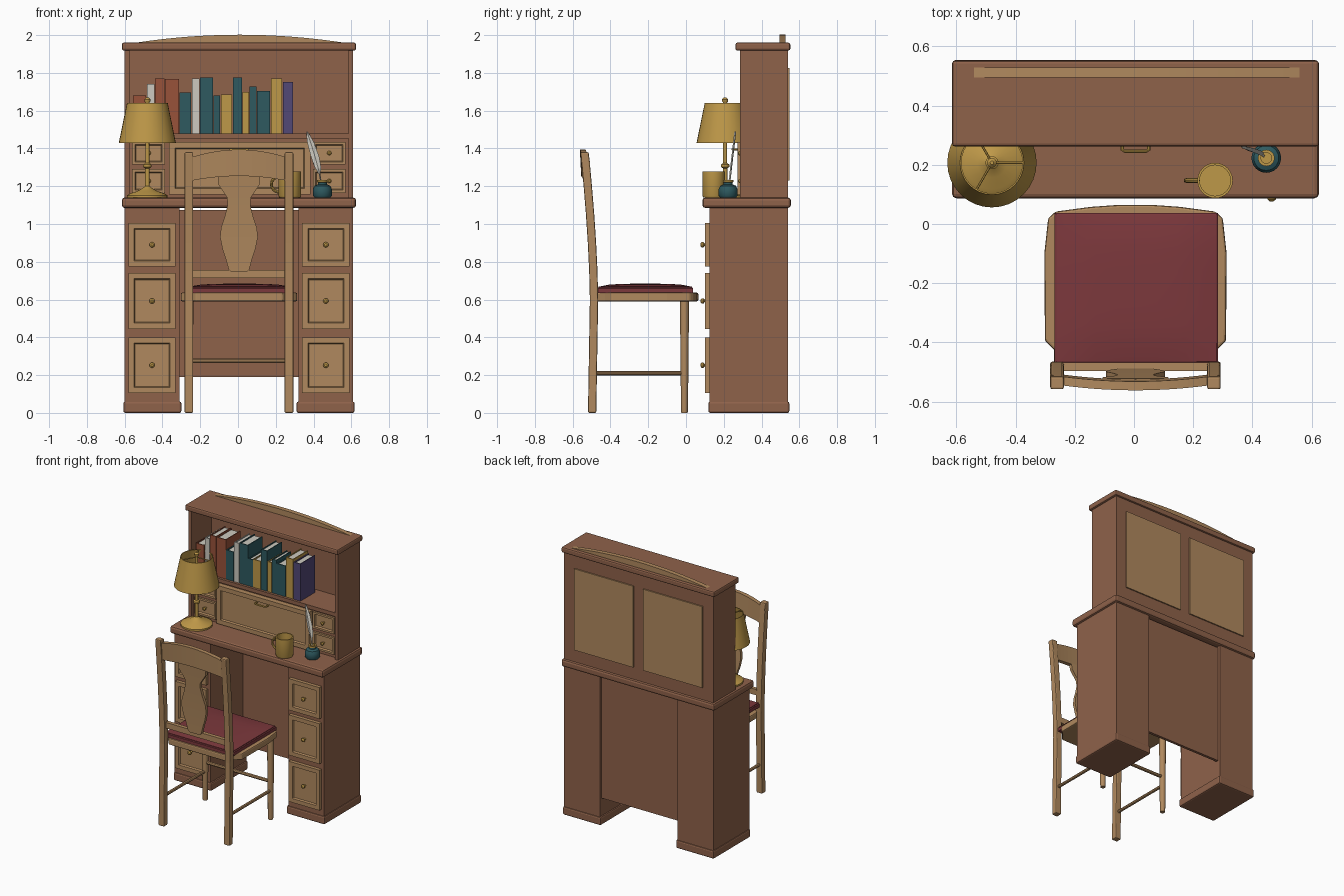
import bpy, bmesh, math
from mathutils import Vector, Matrix

if "Cube" in bpy.data.objects:
    bpy.data.objects.remove(bpy.data.objects["Cube"])

CX = 0.005  # symmetry plane of the furniture


def mat(name, r, g, b):
    m = bpy.data.materials.new(name)
    m.diffuse_color = [((c / 255 + 0.055) / 1.055) ** 2.4 for c in (r, g, b)] + [1]
    m.use_nodes = True
    m.node_tree.nodes["Principled BSDF"].inputs["Base Color"].default_value = m.diffuse_color
    return m


BROWN = mat("brown wood", 143, 98, 74)
TAN = mat("tan wood", 176, 137, 94)
GOLD = mat("brass", 190, 152, 72)
RED = mat("cushion red", 124, 56, 60)
TEAL = mat("teal", 46, 90, 96)
WHITE = mat("paper white", 205, 202, 192)
RUST = mat("rust red", 152, 82, 58)
PURPLE = mat("purple", 82, 72, 118)


def finish(bm, name, m, bevel=0, smooth=False):
    bmesh.ops.recalc_face_normals(bm, faces=bm.faces)
    me = bpy.data.meshes.new(name)
    bm.to_mesh(me)
    bm.free()
    me.materials.append(m)
    ob = bpy.data.objects.new(name, me)
    bpy.context.collection.objects.link(ob)
    if bevel:
        md = ob.modifiers.new("bevel", 'BEVEL')
        md.width, md.segments = bevel, 2
    if smooth:
        bpy.context.view_layer.objects.active = ob
        ob.select_set(True)
        bpy.ops.object.shade_smooth_by_angle(angle=math.radians(40))
        ob.select_set(False)
    return ob


def box_bm(x0, x1, y0, y1, z0, z1):
    bm = bmesh.new()
    bmesh.ops.create_cube(bm, size=1)
    for v in bm.verts:
        v.co = ((x0 + x1) / 2 + v.co.x * (x1 - x0), (y0 + y1) / 2 + v.co.y * (y1 - y0),
                (z0 + z1) / 2 + v.co.z * (z1 - z0))
    return bm


def box(name, x, y, z, m, bevel=0):
    return finish(box_bm(*x, *y, *z), name, m, bevel)


def inset_front(name, x, y, z, margin, m):
    """Drawer front with a recessed panel on its -y face."""
    bm = box_bm(*x, *y, *z)
    bm.normal_update()
    f = min(bm.faces, key=lambda f: f.normal.y)
    bmesh.ops.inset_region(bm, faces=[f], thickness=margin, depth=0)
    bmesh.ops.inset_region(bm, faces=[f], thickness=0.008, depth=-0.012)
    return finish(bm, name, m)


def loft(name, rings, m, closed=False, bevel=0, smooth=False):
    """Skin equal-length rings of points, capping the ends unless closed."""
    bm = bmesh.new()
    vs = [[bm.verts.new(p) for p in r] for r in rings]
    n = len(vs[0])
    pairs = list(zip(vs, vs[1:])) + ([(vs[-1], vs[0])] if closed else [])
    for a, b in pairs:
        for i in range(n):
            bm.faces.new((a[i], a[(i + 1) % n], b[(i + 1) % n], b[i]))
    if not closed:
        bm.faces.new(vs[0])
        bm.faces.new(vs[-1])
    return finish(bm, name, m, bevel, smooth)


def lathe(name, at, prof, m, n=24, axis='z', closed=False):
    """Turn a (radius, height) profile round z, or round -y."""
    rings = []
    for r, h in prof:
        ring = []
        for i in range(n):
            a = 2 * math.pi * i / n
            p = (r * math.cos(a), r * math.sin(a), h)
            if axis == 'y':
                p = (p[0], -h, p[1])
            ring.append(Vector(at) + Vector(p))
        rings.append(ring)
    return loft(name, rings, m, closed, smooth=True)


def tube(name, pts, r, m, n=8):
    """Round bar along a path."""
    pts = [Vector(p) for p in pts]
    rings = []
    for i, p in enumerate(pts):
        d = pts[min(i + 1, len(pts) - 1)] - pts[max(i - 1, 0)]
        q = d.to_track_quat('Z', 'Y')
        rings.append([p + q @ Vector((r * math.cos(2 * math.pi * k / n), r * math.sin(2 * math.pi * k / n), 0))
                      for k in range(n)])
    return loft(name, rings, m, smooth=True)


def knob(name, x, y, z, s=1):
    lathe(name, (x, y, z), [(.006 * s, -.005), (.006 * s, .012 * s), (.013 * s, .018 * s), (.013 * s, .026 * s),
                            (.006 * s, .032 * s)], GOLD, 12, 'y')


# Desk pedestals, plinths and drawers
for s, side in ((-1, "left"), (1, "right")):
    def span(a, b):
        return sorted((CX + s * a, CX + s * b))
    box(side + "_pedestal", span(.315, .605), (.125, .54), (.05, 1.09), BROWN)
    box(side + "_plinth", span(.305, .612), (.118, .547), (0, .06), BROWN, .01)
    for i, (z0, z1) in enumerate(((.105, .40), (.445, .74), (.775, 1.005))):
        inset_front(f"{side}_drawer_{i}", span(.335, .585), (.10, .13), (z0, z1), .042, TAN)
        knob(f"{side}_drawer_knob_{i}", CX + s * .46, .112, (z0 + z1) / 2, 1.1)
    # Hutch side, small drawers and back panel
    box(side + "_hutch_side", span(.58, .605), (.285, .54), (1.13, 1.925), BROWN)
    for i, (z0, z1) in enumerate(((1.165, 1.29), (1.315, 1.435))):
        inset_front(f"{side}_small_drawer_{i}", span(.392, .565), (.295, .32), (z0, z1), .02, TAN)
        knob(f"{side}_small_knob_{i}", CX + s * .478, .305, (z0 + z1) / 2, .9)
    box(side + "_back_panel", span(.04, .52), (.535, .548), (1.23, 1.825), TAN)

box("modesty_panel", (-.32, .33), (.50, .52), (.19, 1.075), BROWN)
box("desk_top", (-.615, .625), (.087, .555), (1.085, 1.14), BROWN, .015)

# Hutch
box("hutch_back", (-.585, .595), (.515, .539), (1.13, 1.925), BROWN)
box("hutch_shelf", (-.578, .588), (.287, .52), (1.452, 1.48), BROWN)
box("hutch_lower_case", (-.578, .588), (.31, .52), (1.14, 1.455), BROWN)
box("hutch_cap", (-.615, .625), (.262, .552), (1.918, 1.96), BROWN, .01)
inset_front("drop_front", (-.365, .385), (.272, .32), (1.155, 1.435), .045, TAN)
tube("drop_front_pull", [(-.04, .28, 1.395), (-.04, .25, 1.395), (-.03, .246, 1.395), (.04, .246, 1.395),
                         (.05, .25, 1.395), (.05, .28, 1.395)], .006, GOLD)
arch = []
for i in range(21):
    t = -1 + i / 10
    x, z = .01 + .55 * t, 1.96 + .042 * (1 - t * t)
    arch.append([(x, .495, 1.955), (x, .528, 1.955), (x, .528, z), (x, .495, z)])
loft("crown_arch", arch, TAN)

# Books: start, end, top height, cover
books = [(-.555, -.487, 1.68, RUST), (-.482, -.443, 1.74, WHITE), (-.44, -.39, 1.77, RUST),
         (-.387, -.312, 1.768, RUST), (-.31, -.248, 1.695, TEAL), (-.244, -.205, 1.77, WHITE),
         (-.202, -.133, 1.775, TEAL), (-.131, -.094, 1.68, TEAL), (-.091, -.031, 1.685, GOLD),
         (-.027, .022, 1.775, TEAL), (.025, .059, 1.70, GOLD), (.062, .097, 1.727, TEAL),
         (.10, .17, 1.705, TEAL), (.174, .233, 1.77, GOLD), (.237, .292, 1.752, PURPLE)]
for i, (a, b, top, m) in enumerate(books):
    box(f"book_spine_{i}", (a, b), (.305, .312), (1.48, top), m)
    box(f"book_cover_{i}_a", (a, a + .006), (.312, .475), (1.48, top), m)
    box(f"book_cover_{i}_b", (b - .006, b), (.312, .475), (1.48, top), m)
    box(f"book_pages_{i}", (a + .006, b - .006), (.312, .468), (1.482, top - .007), WHITE)

# Table lamp
L = (-.48, .207, 1.14)
lathe("lamp_base", L, [(.107, 0), (.107, .012), (.09, .022), (.05, .035), (.025, .05), (.012, .06), (.012, .155),
                       (.022, .162), (.022, .175), (.011, .182), (.009, .49), (.009, .50), (.016, .51),
                       (.016, .52), (.006, .53)], GOLD)
lathe("lamp_shade", L, [(.151, .29), (.108, .50), (.103, .50), (.146, .29)], GOLD, 32, closed=True)
for k in range(3):
    a = k * 2 * math.pi / 3
    tube(f"shade_arm_{k}", [(L[0], L[1], 1.635), (L[0] + .106 * math.cos(a), L[1] + .106 * math.sin(a), 1.635)],
         .004, GOLD, 6)

# Mug
M = (.274, .147, 1.14)
lathe("mug", M, [(.055, 0), (.06, .01), (.06, .138), (.052, .138), (.052, .012)], GOLD)
tube("mug_handle", [(M[0] - .052 - .046 * math.sin(math.pi * i / 8), M[1], 1.21 + .042 * math.cos(math.pi * i / 8))
                    for i in range(9)], .008, GOLD)

# Ink pot and quill
P = (.447, .223, 1.14)
lathe("ink_pot", P, [(.042, 0), (.05, .01), (.05, .045), (.042, .062), (.024, .07), (.024, .082)], TEAL)
lathe("ink_pot_collar", P, [(.024, .08), (.028, .082), (.028, .094), (.018, .094), (.018, .085)], GOLD)
quill = []
for t, w in ((0, .003), (.25, .004), (.35, .016), (.55, .022), (.8, .018), (.93, .01), (1, .002)):
    c = Vector((.445 - .08 * t ** 1.3, .225 + .035 * t, 1.19 + .30 * t))
    quill.append([c + Vector(d) for d in ((-w, .003, 0), (0, -.004, 0), (w, .003, 0), (0, .006, 0))])
loft("quill", quill, WHITE)


# Chair: rear posts, leaning backwards above the seat
def lean(z):
    return -.497 + .01 * min(z, .6) / .6 - .05 * max(0, (z - .6) / .78) ** 1.6


for s, side in ((-1, "left"), (1, "right")):
    x = CX + s * .265
    rings = []
    for z in (0, .3, .6, .75, .9, 1.05, 1.2, 1.3, 1.38):
        y = lean(z)
        rings.append([(x + a, y + b, z) for a, b in ((-.023, -.022), (.023, -.022), (.023, .022), (-.023, .022))])
    loft(side + "_rear_post", rings, TAN, bevel=.007)
    lathe(side + "_front_leg", (x, -.008, 0), [(.017, 0), (.019, .04), (.021, .3), (.024, .54), (.024, .6)], TAN, 12)
    tube(side + "_side_stretcher", [(x, -.49, .21), (x, -.01, .21)], .011, TAN)
tube("cross_stretcher", [(CX - .265, -.008, .275), (CX + .265, -.008, .275)], .012, TAN)

# Crest rail, bowed back and arched
crest = []
for i in range(17):
    t = -1 + i / 8
    k = 1 - t * t
    x, y, zb, zt = CX + .285 * t, -.518 - .022 * k, 1.222 + .032 * k, 1.342 + .052 * k
    crest.append([(x, y - .015, zb), (x, y + .015, zb), (x, y + .008, zt), (x, y - .022, zt)])
loft("crest_rail", crest, TAN)

# Vase-shaped back splat and lower rail
splat = []
for z, w in ((.745, .04), (.76, .055), (.81, .068), (.87, .088), (.93, .1), (.98, .095), (1.04, .075), (1.1, .06),
             (1.14, .063), (1.18, .09), (1.21, .11), (1.26, .112)):
    y = lean(z) - .008
    splat.append([(CX - w, y - .011, z), (CX + w, y - .011, z), (CX + w, y + .011, z), (CX - w, y + .011, z)])
loft("back_splat", splat, TAN)
box("lower_back_rail", (CX - .25, CX + .25), (-.496, -.468), (.715, .757), TAN)

# Seat frame and cushion
half = [(.23, -.48), (.27, -.43), (.306, -.395), (.308, -.10), (.295, .02), (.27, .042), (.15, .058), (.05, .065)]
outline = [(CX + x, y) for x, y in half] + [(CX - x, y) for x, y in reversed(half)]
loft("seat_frame", [[(x, y, z) for x, y in outline] for z in (.59, .637)], TAN, bevel=.008)
bm = box_bm(-.268, .284, -.47, .038, .635, .668)
bmesh.ops.subdivide_edges(bm, edges=bm.edges[:], cuts=7, use_grid_fill=True)
for v in bm.verts:
    if v.co.z > .66:
        u, w = (v.co.x - .008) / .276, (v.co.y + .216) / .254
        v.co.z += .016 * (1 - u ** 4) * (1 - w ** 4)
        if max(abs(u), abs(w)) > .99:
            v.co.x, v.co.y = .008 + u * .27, -.216 + w * .248
finish(bm, "seat_cushion", RED, smooth=True)
